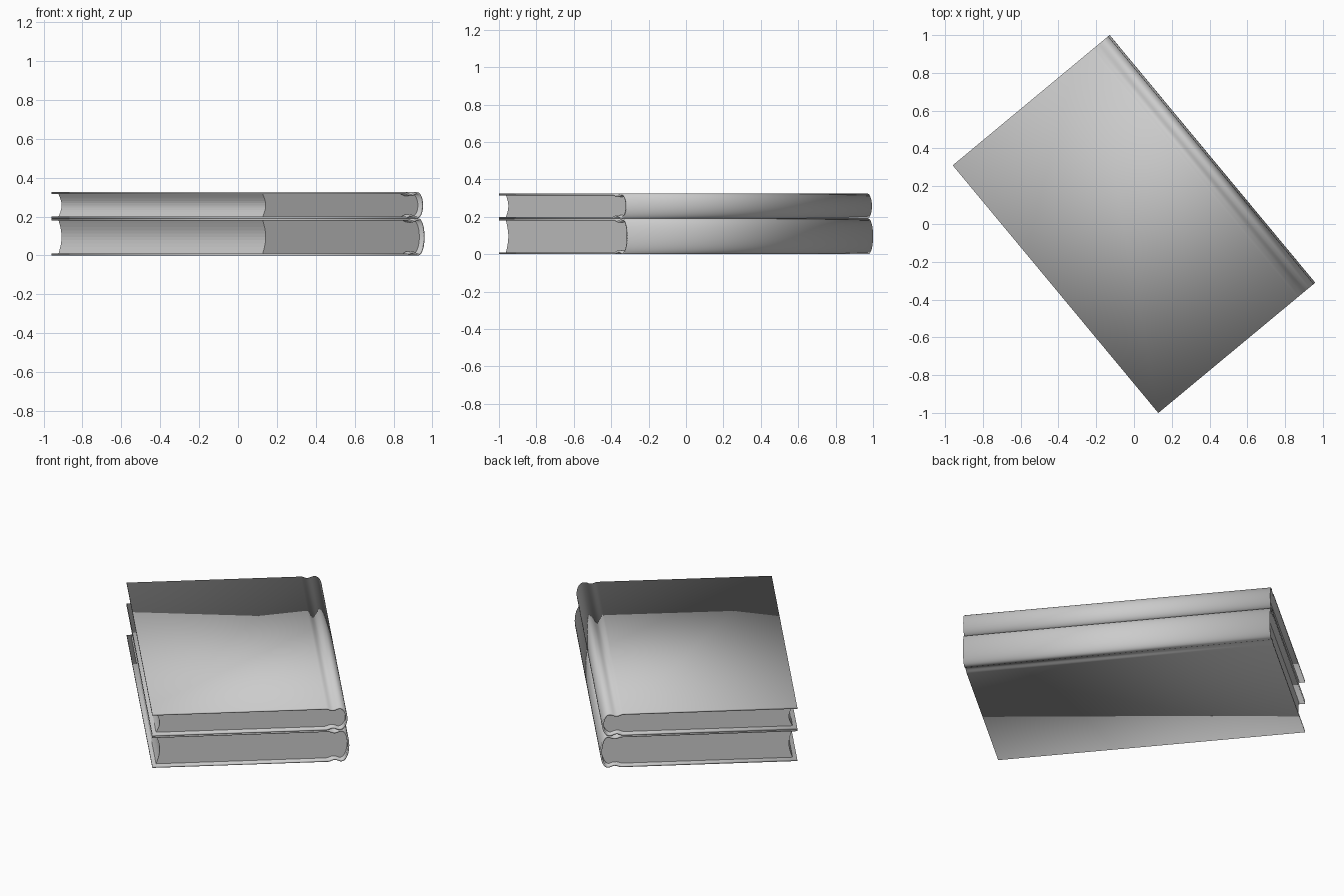
import bpy, bmesh
from math import sin, cos, pi, radians

cube = bpy.data.objects.get("Cube")
if cube:
    bpy.data.objects.remove(cube)

grey = bpy.data.materials.new("plain grey")
grey.use_nodes = True
grey.diffuse_color = (0.6, 0.6, 0.6, 1)
grey.node_tree.nodes["Principled BSDF"].inputs["Base Color"].default_value = (0.6, 0.6, 0.6, 1)

TURN = radians(39.7)   # both books lie turned on the ground
FORE = -0.54           # fore edge of the covers
HALF = 0.852           # half the cover length
BOARD = 0.01           # cover thickness
BULGE = 0.04           # depth of the rounded spine
GROOVE = 0.01          # depth of the hinge groove


def spine_path(fore, spine, low, high):
    """Cross-section from the top fore edge, round the spine, to the bottom one."""
    mid, rise = (low + high) / 2, (high - low) / 2
    hinge = spine - BULGE - 0.075
    top = [(fore, rise)]
    for i in range(11):
        a = i / 10
        top.append((hinge + 0.07 * a, rise - GROOVE * sin(pi * a) ** 2))
    root = spine - BULGE
    arc = [(root + BULGE * sin(pi * i / 20), rise * cos(pi * i / 20)) for i in range(21)]
    bottom = [(x, -z) for x, z in reversed(top)]
    return [(x, mid + z) for x, z in top + arc + bottom]


def add_object(name, bm, z):
    mesh = bpy.data.meshes.new(name)
    bm.to_mesh(mesh)
    bm.free()
    mesh.materials.append(grey)
    obj = bpy.data.objects.new(name, mesh)
    bpy.context.collection.objects.link(obj)
    obj.location.z = z
    obj.rotation_euler.z = TURN
    return obj


def add_cover(name, spine, height, z):
    bm = bmesh.new()
    rows = [[bm.verts.new((x, y, h)) for y in (-HALF, HALF)]
            for x, h in spine_path(FORE, spine, 0, height)]
    for a, b in zip(rows, rows[1:]):
        bm.faces.new((a[0], b[0], b[1], a[1]))
    obj = add_object(name, bm, z)
    solid = obj.modifiers.new("board", 'SOLIDIFY')
    solid.thickness = BOARD
    solid.offset = -1
    # smooth the rounded spine, keep board edges sharp
    bpy.ops.object.select_all(action='DESELECT')
    obj.select_set(True)
    bpy.context.view_layer.objects.active = obj
    bpy.ops.object.shade_smooth_by_angle(angle=radians(40))


def add_pages(name, spine, height, z):
    end = HALF - 0.03
    edge = FORE + 0.023
    low, high = BOARD, height - BOARD
    outline = spine_path(edge, spine - BOARD, low, high)
    # hollow fore edge
    for i in range(1, 10):
        t = i / 10
        outline.append((edge + 0.02 * sin(pi * t), low + (high - low) * t))
    bm = bmesh.new()
    face = bm.faces.new([bm.verts.new((x, -end, h)) for x, h in outline])
    made = bmesh.ops.extrude_face_region(bm, geom=[face], use_keep_orig=True)
    moved = [v for v in made["geom"] if isinstance(v, bmesh.types.BMVert)]
    bmesh.ops.translate(bm, vec=(0, 2 * end, 0), verts=moved)
    bmesh.ops.recalc_face_normals(bm, faces=bm.faces)
    add_object(name, bm, z)


# lower thick book and upper thinner book
for label, spine, height, z in (("lower", 0.54, 0.19, 0), ("upper", 0.53, 0.135, 0.19)):
    add_cover(label + "_book_cover", spine, height, z)
    add_pages(label + "_book_pages", spine, height, z)
